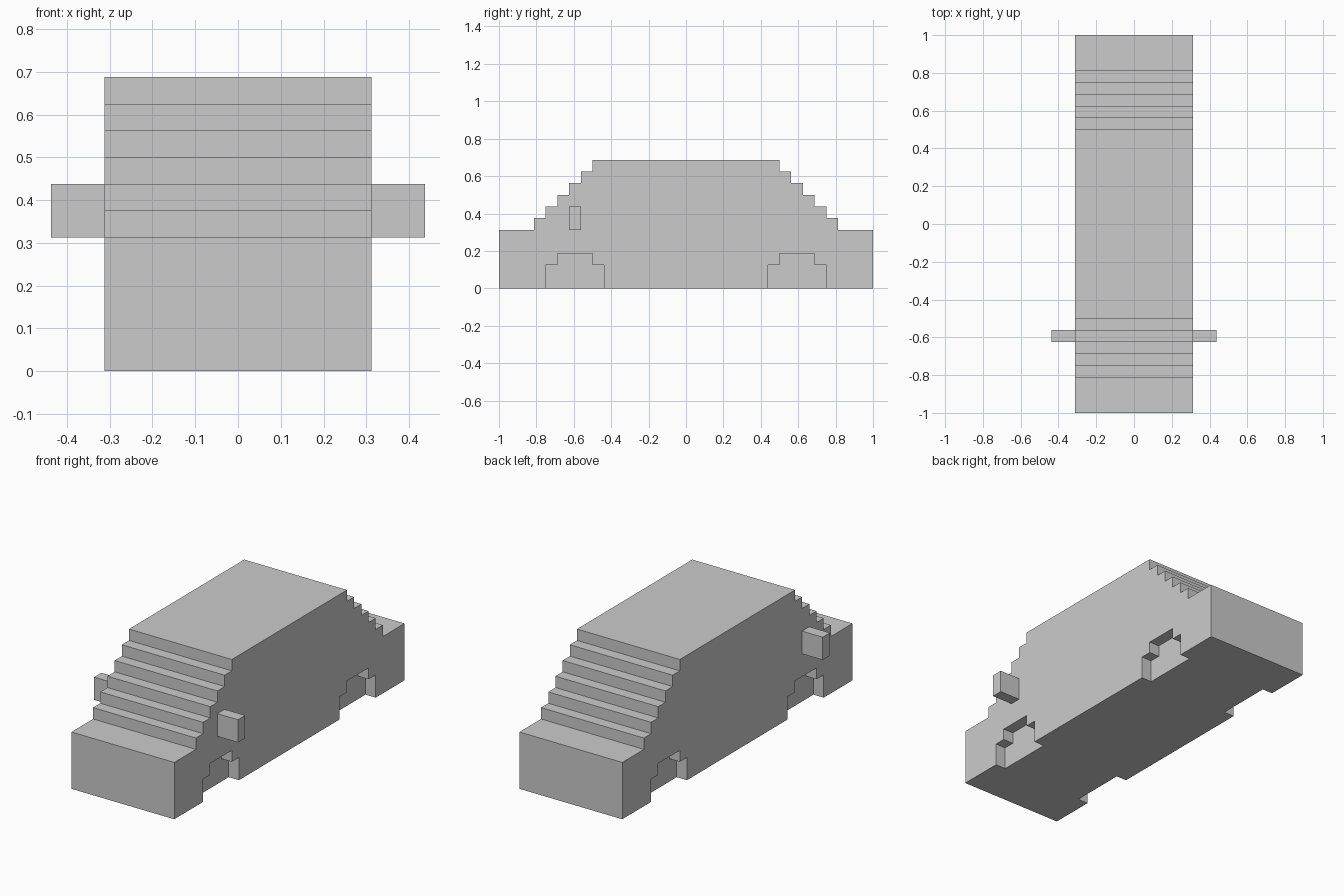
import bpy, bmesh

if "Cube" in bpy.data.objects:
    bpy.data.objects.remove(bpy.data.objects["Cube"])

U = 1 / 16  # one block


def extrude_profile(name, pts, x0, x1):
    """Side profile of (y, z) points in blocks, extruded from x0 to x1 blocks."""
    bm = bmesh.new()
    face = bm.faces.new([bm.verts.new((x0 * U, y * U, z * U)) for y, z in pts])
    ext = bmesh.ops.extrude_face_region(bm, geom=[face])
    verts = [g for g in ext["geom"] if isinstance(g, bmesh.types.BMVert)]
    bmesh.ops.translate(bm, verts=verts, vec=((x1 - x0) * U, 0, 0))
    bmesh.ops.recalc_face_normals(bm, faces=bm.faces)
    mesh = bpy.data.meshes.new(name)
    bm.to_mesh(mesh)
    bm.free()
    ob = bpy.data.objects.new(name, mesh)
    bpy.context.collection.objects.link(ob)
    return ob


# Body: bonnet, six stair steps to the roof, mirrored at the rear
front = [(-16, 0), (-16, 5)]
for i in range(6):
    front += [(-13 + i, 5 + i), (-13 + i, 6 + i)]
body = extrude_profile("car_body", front + [(-y, z) for y, z in reversed(front)], -5, 5)

# Wheel arches: stepped recesses one block deep on each side
arch = [(-2.5, -1), (-2.5, 2), (-1.5, 2), (-1.5, 3),
        (1.5, 3), (1.5, 2), (2.5, 2), (2.5, -1)]
bpy.context.view_layer.objects.active = body
for yc in (-9.5, 9.5):
    for x0, x1 in ((4, 6), (-6, -4)):
        cutter = extrude_profile("arch_cutter", [(y + yc, z) for y, z in arch], x0, x1)
        cutter.hide_render = True
        mod = body.modifiers.new("wheel_arch", 'BOOLEAN')
        mod.operation = 'DIFFERENCE'
        mod.solver = 'EXACT'
        mod.object = cutter
        bpy.ops.object.modifier_apply(modifier=mod.name)
        bpy.data.objects.remove(cutter)

# Wing mirrors on both sides
wing = extrude_profile("wing_mirrors", [(-10, 5), (-10, 7), (-9, 7), (-9, 5)], 5, 7)
wing.modifiers.new("both_sides", 'MIRROR')
